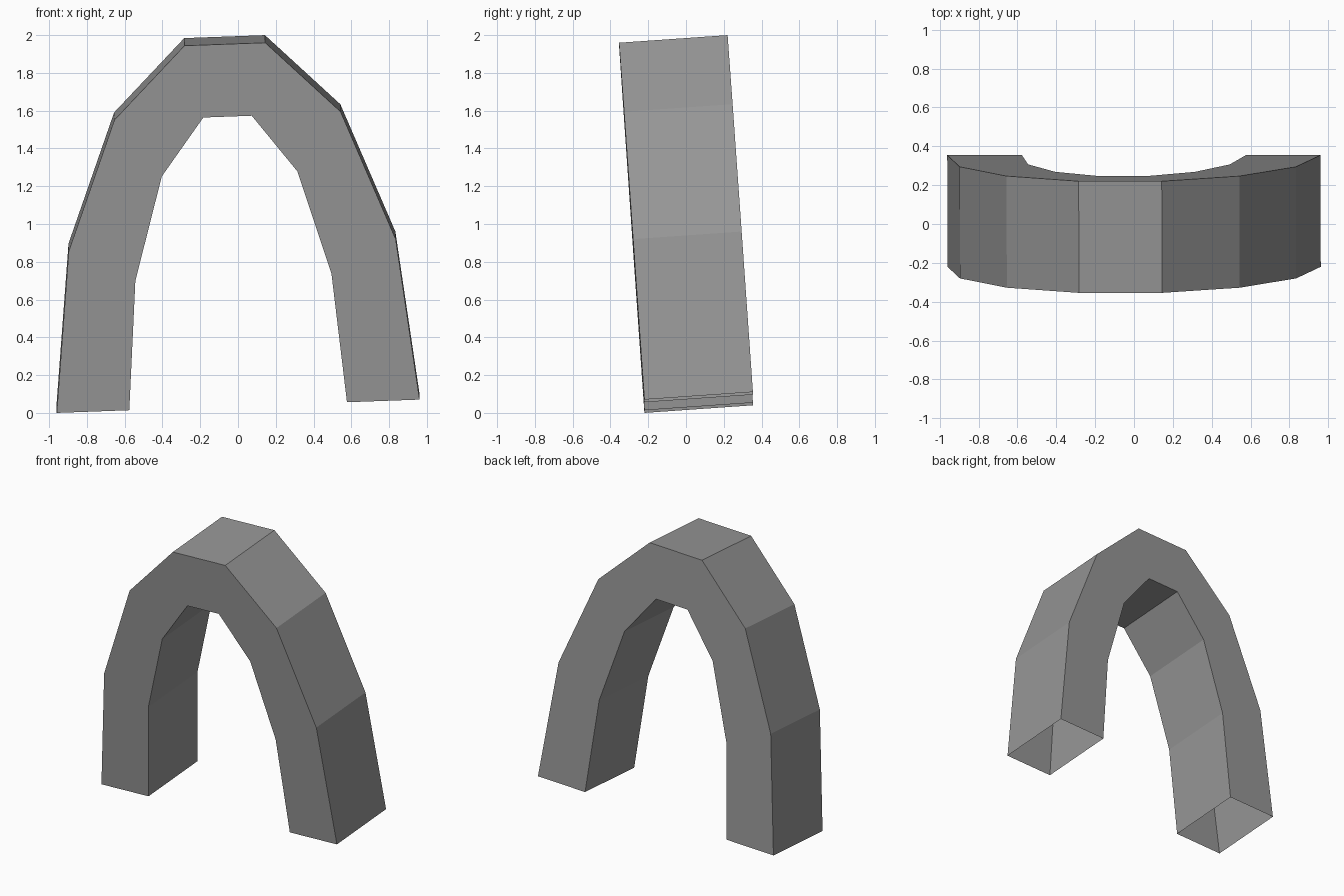
import bpy, bmesh, math
from mathutils import Matrix, Vector

if "Cube" in bpy.data.objects:
    bpy.data.objects.remove(bpy.data.objects["Cube"])

SEGMENTS = 7
HALF_W, HEIGHT, DEPTH = 0.961, 1.972, 0.576
INNER_W, INNER_H = 0.6, 0.8      # opening relative to the outer ellipse

bm = bmesh.new()


def ring(i):
    """Four corners of the arch section: outer front/back, inner back/front."""
    a = math.pi * i / SEGMENTS
    x, z = HALF_W * math.cos(a), HEIGHT * math.sin(a)
    d = DEPTH / 2
    return [bm.verts.new(p) for p in (
        (x, -d, z), (x, d, z),
        (x * INNER_W, d, z * INNER_H), (x * INNER_W, -d, z * INNER_H))]


# Half-ellipse hollow arch, open at the feet
rings = [ring(i) for i in range(SEGMENTS + 1)]
for r, s in zip(rings, rings[1:]):
    for k in range(4):
        n = (k + 1) % 4
        bm.faces.new((r[k], r[n], s[n], s[k]))

# Slight forward lean and sideways roll
tilt = Matrix.Rotation(math.radians(-2.1), 4, 'Y') @ Matrix.Rotation(math.radians(4), 4, 'X')
bm.transform(tilt)

# Centre and rest on the ground
lo = Vector([min(v.co[k] for v in bm.verts) for k in range(3)])
hi = Vector([max(v.co[k] for v in bm.verts) for k in range(3)])
bm.transform(Matrix.Translation((-(lo.x + hi.x) / 2, -(lo.y + hi.y) / 2, -lo.z)))
bm.normal_update()

mesh = bpy.data.meshes.new("arch")
bm.to_mesh(mesh)
bm.free()

# Dark grey finish
grey = bpy.data.materials.new("dark_grey")
grey.diffuse_color = (0.306, 0.306, 0.306, 1)
grey.use_nodes = True
grey.node_tree.nodes["Principled BSDF"].inputs["Base Color"].default_value = grey.diffuse_color
mesh.materials.append(grey)
bpy.context.collection.objects.link(bpy.data.objects.new("arch", mesh))
